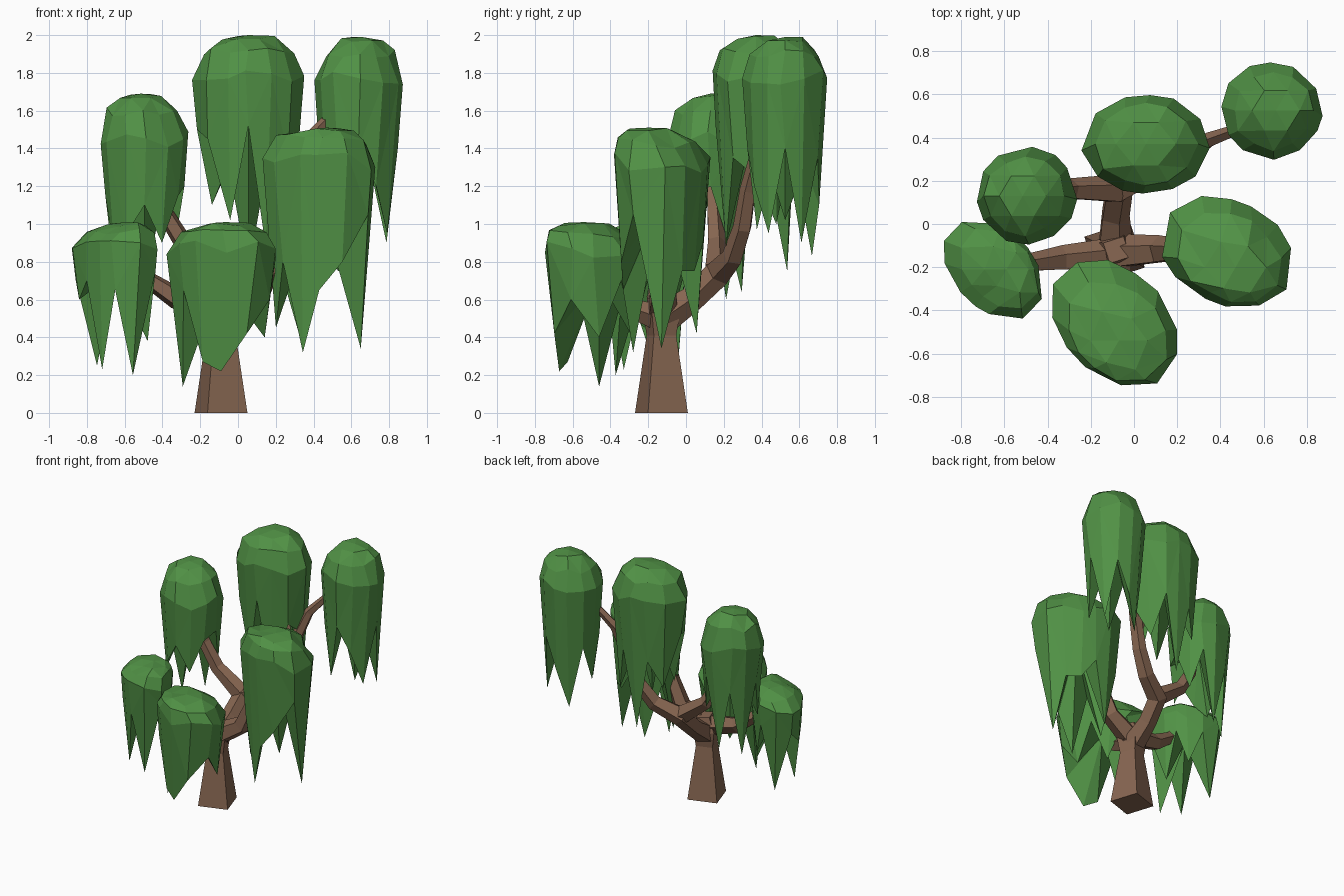
import bpy, bmesh, random
from math import sin, cos, radians, sqrt, pi
from mathutils import Vector

if "Cube" in bpy.data.objects:
    bpy.data.objects.remove(bpy.data.objects["Cube"])

random.seed(4)


def material(name, col):
    m = bpy.data.materials.new(name)
    m.diffuse_color = (*col, 1)
    m.use_nodes = True
    m.node_tree.nodes["Principled BSDF"].inputs["Base Color"].default_value = m.diffuse_color
    return m


GREEN = material("leaf green", (0.082, 0.285, 0.06))
BROWN = material("bark brown", (0.24, 0.132, 0.082))


def finish(bm, name, mat):
    bmesh.ops.recalc_face_normals(bm, faces=bm.faces)
    me = bpy.data.meshes.new(name)
    bm.to_mesh(me)
    bm.free()
    me.materials.append(mat)
    ob = bpy.data.objects.new(name, me)
    bpy.context.collection.objects.link(ob)


def limb(name, path, sides=5, spin=0.0):
    """Faceted tapering tube; path points are (x, y, z, radius)."""
    bm = bmesh.new()
    pts = [Vector(p[:3]) for p in path]
    rings = []
    u = None
    for i, p in enumerate(pts):
        t = (pts[min(i + 1, len(pts) - 1)] - pts[max(i - 1, 0)]).normalized()
        if u is None:
            u = Vector((1, 0, 0)) if abs(t.x) < 0.8 else Vector((0, 1, 0))
        u = (u - t * u.dot(t)).normalized()
        v = t.cross(u)
        r = path[i][3]
        rings.append([bm.verts.new(p + (u * cos(a) + v * sin(a)) * r)
                      for a in (spin + 2 * pi * k / sides for k in range(sides))])
    for a, b in zip(rings, rings[1:]):
        for k in range(sides):
            j = (k + 1) % sides
            bm.faces.new((a[k], a[j], b[j], b[k]))
    bm.faces.new(rings[0])
    bm.faces.new(rings[-1])
    finish(bm, name, BROWN)


def clump(name, cx, cy, a, b, rot, top, eq, lean, hem, tilt=(0, 0)):
    """Faceted dome on an oval plan, with a jagged hanging skirt.
    hem holds the heights of 12 skirt points, counter-clockwise from +x;
    tilt is the slope of the rim along x and y."""
    bm = bmesh.new()
    n = 12
    deep = eq - min(hem)

    def point(ang, f, z, shift, slope=0):
        d = ang - radians(rot)
        r = f * a * b / sqrt((b * cos(d)) ** 2 + (a * sin(d)) ** 2)
        x, y = r * cos(ang), r * sin(ang)
        z += slope * (x * tilt[0] + y * tilt[1])
        return bm.verts.new((cx + x + lean[0] * shift, cy + y + lean[1] * shift, z))

    h = top - eq
    step = 2 * pi / n
    wob = [random.uniform(-0.12, 0.12) for _ in range(n)]
    cap = [point(2 * k * step, 0.47, top - random.uniform(0, 0.025), 1) for k in range(6)]
    tip = bm.verts.new((cx + lean[0], cy + lean[1], top))
    mid = [point(k * step, random.uniform(0.75, 0.84), eq + h * random.uniform(0.5, 0.7), 0.4, 0.6)
           for k in range(n)]
    rim = [point(k * step + wob[k], random.uniform(0.985, 1.02),
                 eq + random.uniform(-0.045, 0.045), 0, 1) for k in range(n)]
    low = [point(k * step, 1 - 0.28 * (eq - z) / deep, z, 0) for k, z in enumerate(hem)]
    core = bm.verts.new((cx, cy, eq - 0.2 * deep))
    for j in range(6):
        c, c2 = cap[j], cap[(j + 1) % 6]
        m = [mid[(2 * j + i) % n] for i in range(3)]
        bm.faces.new((tip, c, c2))
        bm.faces.new((c, m[0], m[1]))
        bm.faces.new((c, m[1], c2))
        bm.faces.new((c2, m[1], m[2]))
    for k in range(n):
        j = (k + 1) % n
        bm.faces.new((mid[k], rim[k], rim[j], mid[j]))
        # split each skirt panel along the diagonal from the valley, keeping tips slim
        if hem[k] < hem[j]:
            bm.faces.new((rim[k], low[k], low[j]))
            bm.faces.new((rim[k], low[j], rim[j]))
        else:
            bm.faces.new((rim[k], low[k], rim[j]))
            bm.faces.new((rim[j], low[k], low[j]))
        bm.faces.new((low[k], core, low[j]))
    finish(bm, name, GREEN)


# Trunk (four-sided) and branches
limb("trunk", [(-.09, -.13, 0, .157), (-.09, -.13, .41, .088),
               (-.09, -.13, .53, .11), (-.08, -.12, .64, .07)], 4, radians(63))
limb("left_branch", [(-.08, -.14, .56, .08), (-.33, -.16, .61, .062),
                     (-.48, -.18, .71, .045), (-.62, -.2, .88, .025)])
limb("right_branch", [(-.08, -.13, .54, .085), (.12, -.12, .66, .068), (.2, -.12, .84, .055),
                      (.27, -.13, 1.03, .045), (.4, -.13, 1.25, .025)])
limb("front_branch", [(-.08, -.13, .5, .075), (-.08, -.3, .56, .055), (-.09, -.46, .78, .03)])
limb("back_branch", [(-.09, -.12, .5, .09), (-.09, .04, .61, .07), (-.07, .17, .74, .075),
                     (.1, .25, .83, .06), (.2, .3, .98, .052), (.26, .33, 1.18, .046),
                     (.35, .39, 1.42, .036), (.46, .43, 1.54, .028), (.62, .51, 1.68, .018)])
limb("back_left_branch", [(-.08, .16, .75, .07), (-.29, .16, .9, .052),
                          (-.4, .15, 1.08, .045), (-.48, .13, 1.35, .025)])
limb("top_branch", [(.24, .32, 1.12, .04), (.17, .35, 1.32, .03), (.08, .37, 1.6, .02)])

# Hanging foliage
clump("top_foliage", .055, .37, .295, .23, 0, 2.0, 1.79, (0, 0),
      [1.25, 1.0, 1.35, .75, 1.3, 1.1, 1.5, 1.45, 1.02, 1.52, .88, 1.35])
clump("far_right_foliage", .637, .525, .225, .235, 90, 1.99, 1.77, (.02, 0),
      [1.4, .9, 1.35, 1.1, .83, 1.3, 1.02, 1.35, .97, 1.4, 1.2, .95])
clump("back_left_foliage", -.495, .13, .225, .23, 90, 1.69, 1.45, (-.02, 0),
      [1.2, .9, 1.2, .64, 1.1, .6, 1.15, .85, .95, 1.1, .9, 1.15])
clump("left_foliage", -.65, -.21, .27, .185, -45, 1.01, .88, (.06, 0),
      [.38, .75, .5, .75, .25, .7, .6, .7, .23, .65, .2, .75], (.08, 0))
clump("right_foliage", .43, -.13, .325, .24, -25, 1.51, 1.33, (.04, -.07),
      [.34, .75, .75, .9, .42, .9, .45, .8, .32, .65, .8, 1.05], (-.12, -.1))
clump("front_foliage", -.09, -.46, .34, .245, -45, 1.01, .85, (.02, -.08),
      [.4, .7, .4, .75, .45, .75, .14, .65, .27, .22, .42, .6], (0, -.1))
